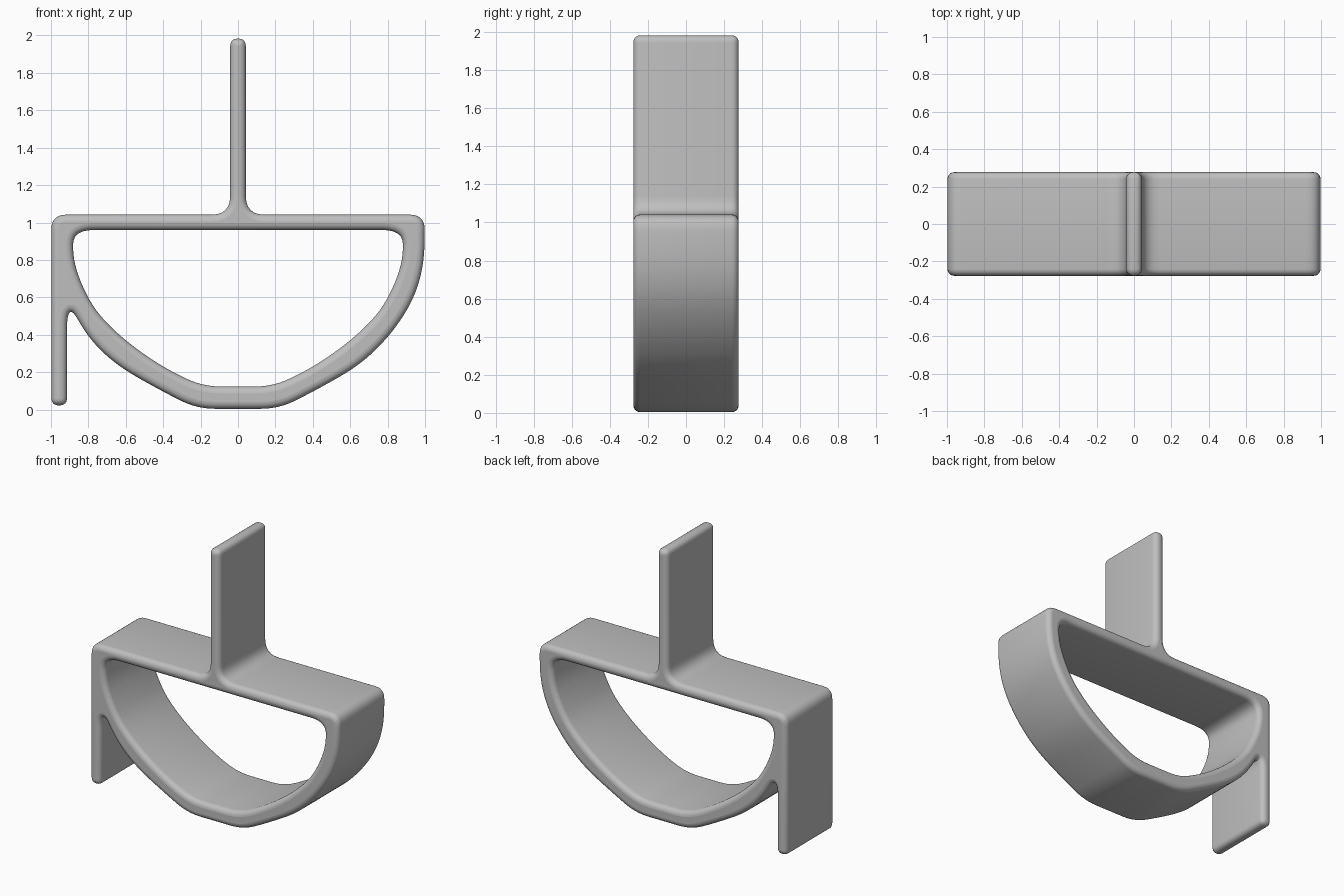
import bpy, math
from mathutils import Vector

cube = bpy.data.objects.get("Cube")
if cube:
    bpy.data.objects.remove(cube, do_unlink=True)

grey = bpy.data.materials.new("plain grey")
grey.use_nodes = True
colour = (0.52, 0.52, 0.52, 1)
grey.diffuse_color = colour
grey.node_tree.nodes["Principled BSDF"].inputs["Base Color"].default_value = colour


def rounded(corners, steps=6):
    """Round each corner (x, z, trim length) of a closed outline."""
    path = []
    for i, (x, z, trim) in enumerate(corners):
        p = Vector((x, z))
        before = Vector(corners[i - 1][:2]) - p
        after = Vector(corners[(i + 1) % len(corners)][:2]) - p
        a = p + before.normalized() * min(trim, before.length * 0.49)
        b = p + after.normalized() * min(trim, after.length * 0.49)
        for s in range(steps + 1):
            t = s / steps
            path.append(a * (1 - t) ** 2 + p * 2 * t * (1 - t) + b * t * t)
    return path


def mirrored(points):
    return [(-x, z, r) for x, z, r in reversed(points)]


# Outer and inner edges of the bowl, right half, going down
bowl_outer = [(0.998, 0.82, 1), (0.965, 0.66, 1), (0.90, 0.52, 1), (0.79, 0.37, 1),
              (0.64, 0.23, 1), (0.41, 0.10, 1), (0.22, 0.004, 0.1)]
bowl_inner = [(0.882, 0.96, 0.11), (0.882, 0.80, 1), (0.83, 0.65, 1), (0.75, 0.51, 1),
              (0.60, 0.365, 1), (0.40, 0.225, 1), (0.19, 0.123, 0.1)]

# Hanging tab with the notch where it meets the bowl
hanging_tab = [(-0.888, 0.535, 0.06), (-0.914, 0.50, 0.06), (-0.914, 0.022, 0.042),
               (-0.998, 0.022, 0.042), (-0.998, 1.042, 0.08)]
# Upright blade rising from the bar
blade = [(-0.042, 1.042, 0.10), (-0.042, 1.983, 0.042),
         (0.042, 1.983, 0.042), (0.042, 1.042, 0.10)]

outline = ([(0.998, 1.042, 0.08)] + bowl_outer + mirrored(bowl_outer[3:])
           + hanging_tab + blade)
opening = bowl_inner + mirrored(bowl_inner)

# Fill the profile, give it depth and round its rims
profile = bpy.data.curves.new("frame_profile", "CURVE")
profile.dimensions = "2D"
profile.fill_mode = "BOTH"
profile.extrude = 0.24
profile.bevel_depth = 0.037
profile.bevel_resolution = 4
profile.offset = -0.037
for corners in (outline, opening):
    path = rounded(corners)
    spline = profile.splines.new("POLY")
    spline.points.add(len(path) - 1)
    for point, p in zip(spline.points, path):
        point.co = (p.x, p.y, 0, 1)
    spline.use_cyclic_u = True
profile.materials.append(grey)

frame = bpy.data.objects.new("bowl_frame_with_blade", profile)
bpy.context.collection.objects.link(frame)
frame.rotation_euler.x = math.radians(90)
bpy.ops.object.select_all(action="DESELECT")
frame.select_set(True)
bpy.context.view_layer.objects.active = frame
bpy.ops.object.convert(target="MESH")
bpy.ops.object.shade_smooth_by_angle(angle=math.radians(35))
